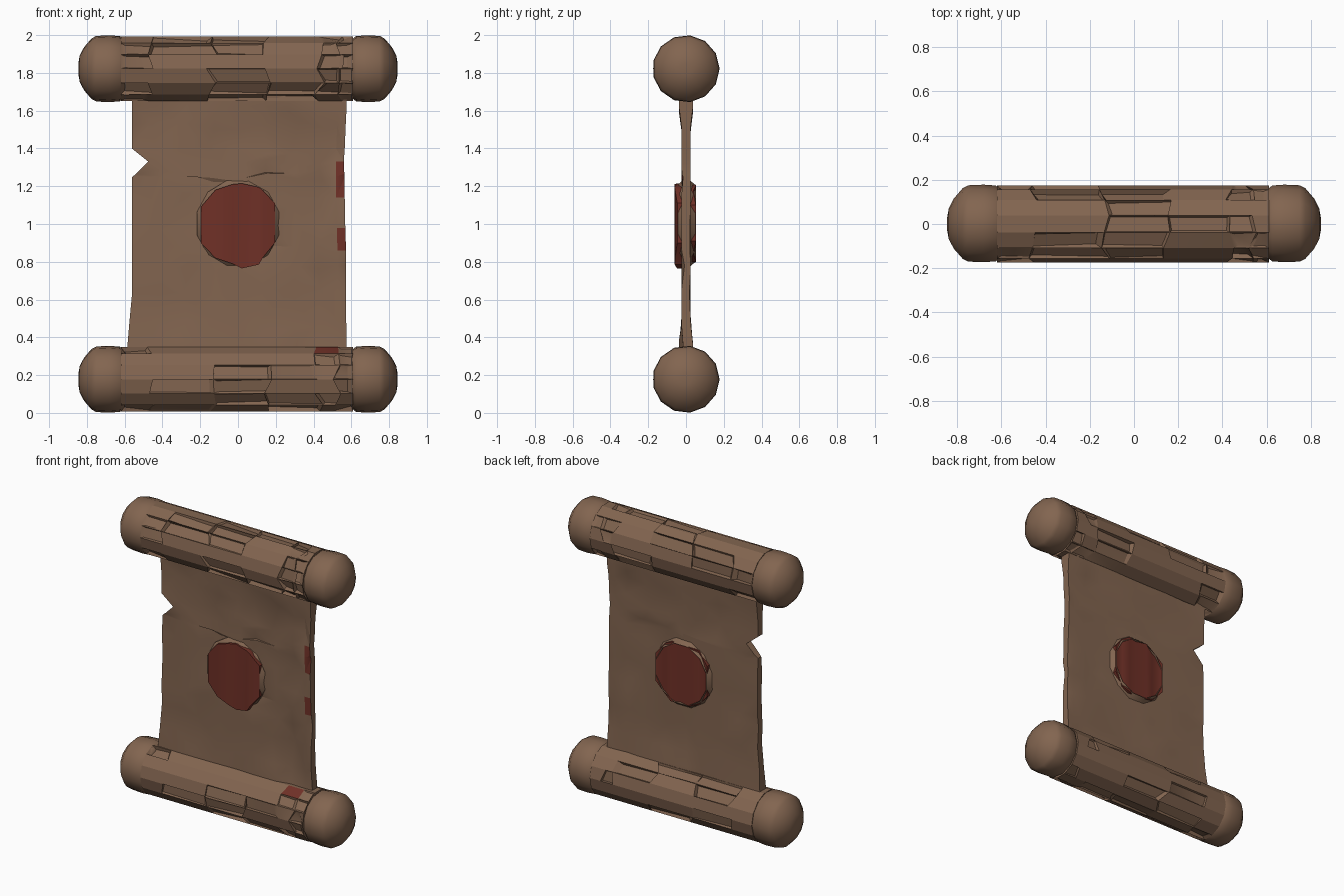
import bpy, bmesh, math, random
from mathutils import Vector

if "Cube" in bpy.data.objects:
    bpy.data.objects.remove(bpy.data.objects["Cube"])
random.seed(7)

def mat(name, c):
    m = bpy.data.materials.new(name)
    m.diffuse_color = (*c, 1)
    m.use_nodes = True
    m.node_tree.nodes["Principled BSDF"].inputs["Base Color"].default_value = m.diffuse_color
    return m

BROWN = mat("old_parchment_brown", (0.225, 0.13, 0.08))
RED = mat("wax_red", (0.16, 0.03, 0.02))

def finish(bm, name, mats, angle=35):
    bmesh.ops.recalc_face_normals(bm, faces=bm.faces)
    me = bpy.data.meshes.new(name)
    bm.to_mesh(me)
    bm.free()
    ob = bpy.data.objects.new(name, me)
    bpy.context.collection.objects.link(ob)
    for m in mats:
        me.materials.append(m)
    bpy.ops.object.select_all(action='DESELECT')
    ob.select_set(True)
    bpy.context.view_layer.objects.active = ob
    bpy.ops.object.shade_smooth_by_angle(angle=math.radians(angle))
    return ob

def lathe(profile, zc, n=14):
    """Spin (x, radius) pairs round the x axis, closing both ends."""
    bm = bmesh.new()
    rings = []
    for x, r in profile:
        rings.append([bm.verts.new((x, r * math.cos(2 * math.pi * i / n),
                                    zc + r * math.sin(2 * math.pi * i / n))) for i in range(n)])
    for a, b in zip(rings, rings[1:]):
        for i in range(n):
            j = (i + 1) % n
            bm.faces.new((a[i], a[j], b[j], b[i]))
    bm.faces.new(rings[0])
    bm.faces.new(rings[-1])
    bmesh.ops.recalc_face_normals(bm, faces=bm.faces)
    return bm

def roller(name, zc, red_patch):
    # Rolled body with long splits pushed into the surface
    bm = lathe([(x, 0.174) for x in (-0.62, -0.45, -0.14, 0.16, 0.43, 0.53, 0.61)], zc)
    for v in bm.verts:
        if abs(v.co.x) < 0.6:
            v.co.x += random.uniform(-0.03, 0.03)
    picks = []
    for f in bm.faces:
        c = f.calc_center_median()
        if abs(f.normal.x) > 0.5:
            continue
        if red_patch and 0.44 < c.x < 0.53 and c.y < 0 and 0.30 < c.z < 0.345:
            f.material_index = 1
        elif random.random() < (0.5 if c.y < 0 else 0.25):
            picks.append(f)
    for f in picks:
        c = f.calc_center_median()
        out = Vector((0, c.y, c.z - zc)).normalized()
        bmesh.ops.inset_individual(bm, faces=[f], thickness=random.uniform(0.006, 0.014))
        skew = random.uniform(-0.06, 0.06)
        mid = f.calc_center_median()
        for v in f.verts:
            v.co -= out * random.uniform(0.0, 0.028)
            v.co.x += skew * (0.5 if v.co.x > mid.x else 0.2)
            v.co.x = max(-0.6, min(0.6, v.co.x))
    finish(bm, name + "_body", [BROWN, RED], 25)
    # Rounded knobs on both ends
    for s, side in ((-1, "left"), (1, "right")):
        prof = [(0.59, 0.14), (0.605, 0.158), (0.625, 0.174), (0.68, 0.178), (0.75, 0.175),
                (0.775, 0.162), (0.815, 0.115), (0.838, 0.07), (0.845, 0.03)]
        finish(lathe([(s * x, r) for x, r in prof], zc, 13), f"{name}_{side}_knob", [BROWN], 50)

roller("top_roller", 1.822, False)
roller("bottom_roller", 0.178, True)

# Crumpled sheet: (z, left edge, right edge) rows, with a tear in the left edge
rows = [(0.25, -0.59, 0.575), (0.36, -0.585, 0.575), (0.48, -0.575, 0.573), (0.64, -0.56, 0.572),
        (0.78, -0.562, 0.572), (0.86, -0.56, 0.572), (0.98, -0.56, 0.568), (1.14, -0.56, 0.565),
        (1.25, -0.56, 0.565), (1.265, -0.54, 0.563), (1.33, -0.475, 0.56), (1.40, -0.562, 0.565),
        (1.52, -0.562, 0.57), (1.62, -0.562, 0.575), (1.75, -0.562, 0.575)]
cols = [0, 0.12, 0.25, 0.38, 0.5, 0.62, 0.76, 0.88, 0.96, 1]
bm = bmesh.new()
grid = {}
for side, amount in ((-1, 0.026), (1, 0.010)):
    for i, (z, l, r) in enumerate(rows):
        for j, t in enumerate(cols):
            x = l + (r - l) * t
            inner = 0 < j < len(cols) - 1 and 0 < i < len(rows) - 1
            dx = random.uniform(-0.035, 0.035) if inner and j < 8 else 0
            dz = random.uniform(-0.03, 0.03) if inner and j < 8 else 0
            dent = random.choice((0, 0, 0.4, 1)) * amount * random.random()
            flare = 0.012 if z < 0.4 or z > 1.6 else 0
            grid[side, i, j] = bm.verts.new((x + dx, side * (0.025 + flare - dent), z + dz))
R, C = len(rows), len(cols)
for side in (-1, 1):
    for i in range(R - 1):
        for j in range(C - 1):
            f = bm.faces.new([grid[side, a, b] for a, b in
                              ((i, j), (i, j + 1), (i + 1, j + 1), (i + 1, j))])
            # Red stains by the right edge
            f.material_index = int(side < 0 and j == C - 2 and
                                   (i == 5 or 7 <= i <= 9))
loop = ([(0, j) for j in range(C)] + [(i, C - 1) for i in range(1, R)] +
        [(R - 1, j) for j in range(C - 2, -1, -1)] + [(i, 0) for i in range(R - 2, 0, -1)])
for a, b in zip(loop, loop[1:] + loop[:1]):
    bm.faces.new((grid[-1, *a], grid[-1, *b], grid[1, *b], grid[1, *a]))
bmesh.ops.triangulate(bm, faces=bm.faces)
finish(bm, "parchment_sheet", [BROWN, RED], 22)

def seal(name, columns, y0, m):
    """Plate made of vertical strips: (x, bottom, top, y of outer face)."""
    bm = bmesh.new()
    outer = [[bm.verts.new((x, y, z)) for z in (lo, hi)] for x, lo, hi, y in columns]
    inner = [[bm.verts.new((x, y0, z)) for z in (lo, hi)] for x, lo, hi, y in columns]
    for k in range(len(columns) - 1):
        a, b, c, d = outer[k], outer[k + 1], inner[k], inner[k + 1]
        bm.faces.new((a[0], b[0], b[1], a[1]))
        bm.faces.new((c[0], d[0], d[1], c[1]))
        bm.faces.new((a[0], b[0], d[0], c[0]))
        bm.faces.new((a[1], b[1], d[1], c[1]))
    for k in (0, -1):
        bm.faces.new((outer[k][0], outer[k][1], inner[k][1], inner[k][0]))
    finish(bm, name, [m], 35)

# Wax seal, creased on both faces, with a drip at the lower front
seal("front_seal", [(-0.197, 0.90, 1.09, -0.046), (-0.12, 0.82, 1.18, -0.054), (-0.03, 0.79, 1.21, -0.062),
                    (0.02, 0.765, 1.215, -0.048), (0.11, 0.785, 1.195, -0.06), (0.13, 0.82, 1.18, -0.058),
                    (0.195, 0.90, 1.11, -0.046)], 0, RED)
seal("back_seal", [(-0.195, 0.90, 1.11, 0.05), (-0.12, 0.82, 1.19, 0.036), (-0.06, 0.80, 1.205, 0.054),
                   (0.02, 0.79, 1.215, 0.034), (0.08, 0.80, 1.205, 0.054), (0.13, 0.83, 1.18, 0.04),
                   (0.195, 0.91, 1.10, 0.052)], 0, RED)

# Thin parchment lip around the seal, open in the middle
bm = bmesh.new()
n = 12
ring = []
for k in range(n):
    a = 2 * math.pi * (k + 0.5) / n
    ring.append([bm.verts.new((r * math.cos(a), y, 1.003 + r * 1.05 * math.sin(a)))
                 for r, y in ((0.198, -0.047), (0.225, -0.02), (0.225, 0.02), (0.198, 0.054))])
for k in range(n):
    a, b = ring[k], ring[(k + 1) % n]
    for i in range(4):
        j = (i + 1) % 4
        bm.faces.new((a[i], b[i], b[j], a[j]))
finish(bm, "seal_lip", [BROWN], 35)
